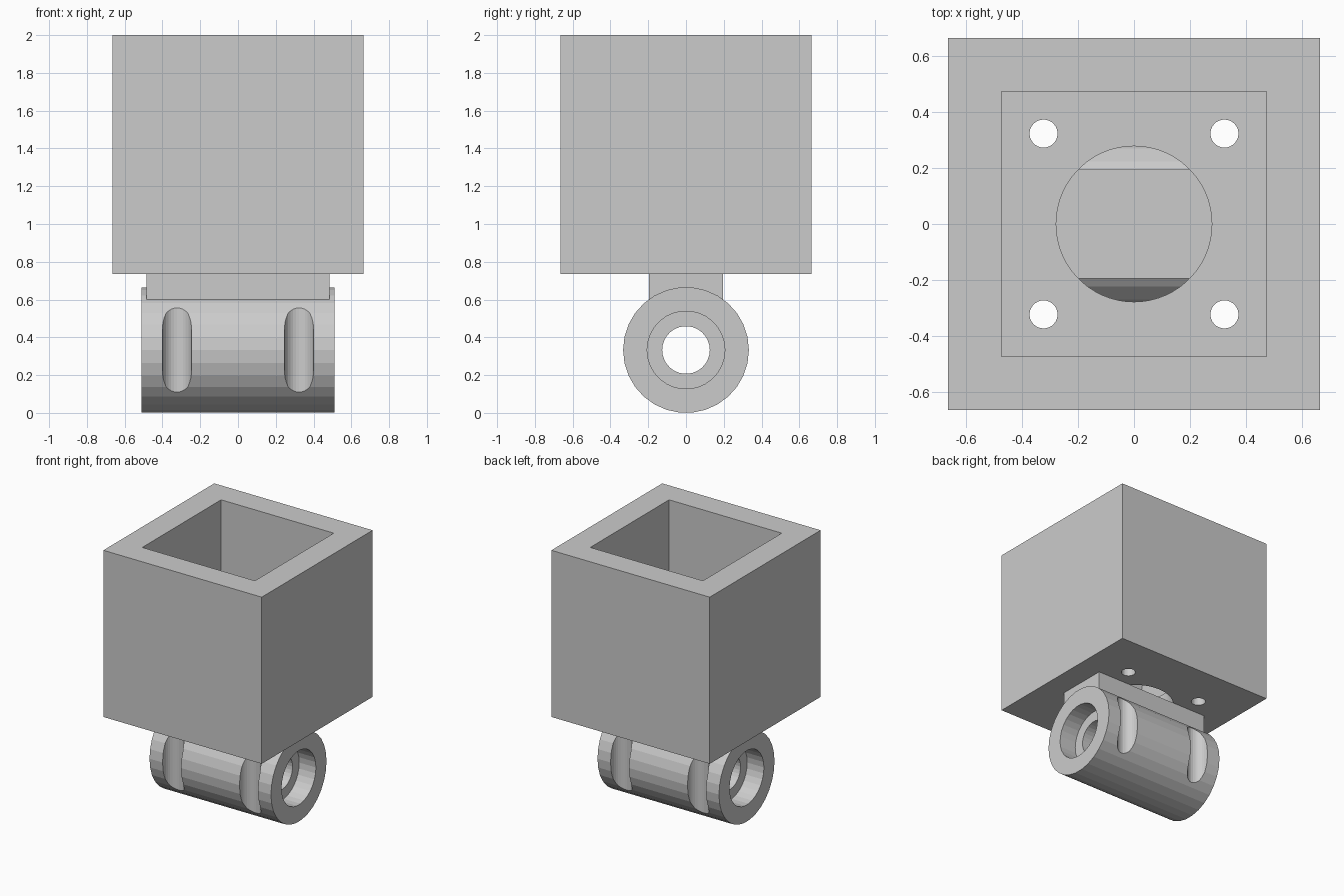
import bpy
from math import radians

if "Cube" in bpy.data.objects:
    bpy.data.objects.remove(bpy.data.objects["Cube"], do_unlink=True)

AXLE_Z = 0.333      # height of the axle centre
BASE, TOP = 0.735, 2.0
HOLE = 0.323        # bolt pattern offset
FLOOR = 0.19

grey = bpy.data.materials.new("plain grey")
grey.use_nodes = True
grey.diffuse_color = (0.6, 0.6, 0.6, 1)
grey.node_tree.nodes["Principled BSDF"].inputs["Base Color"].default_value = (0.6, 0.6, 0.6, 1)


def box(name, x, y, z0, z1):
    """Box centred on the z axis, with half sizes x and y."""
    bpy.ops.mesh.primitive_cube_add(size=2, location=(0, 0, (z0 + z1) / 2))
    ob = bpy.context.object
    ob.name = name
    ob.scale = (x, y, (z1 - z0) / 2)
    bpy.ops.object.transform_apply(location=False, rotation=False, scale=True)
    ob.data.materials.append(grey)
    return ob


def cylinder(name, r, length, loc, along_x=False, sides=30):
    bpy.ops.mesh.primitive_cylinder_add(vertices=sides, radius=r, depth=length, location=loc)
    ob = bpy.context.object
    ob.name = name
    if along_x:
        ob.rotation_euler = (0, radians(90), 0)
        bpy.ops.object.transform_apply(location=False, rotation=True, scale=False)
    ob.data.materials.append(grey)
    return ob


def cut(target, cutters):
    """Subtract each cutter, then discard it."""
    for cutter in cutters:
        cutter.hide_render = True
        mod = target.modifiers.new("cut", "BOOLEAN")
        mod.operation = "DIFFERENCE"
        mod.solver = "EXACT"
        mod.object = cutter
        bpy.context.view_layer.objects.active = target
        bpy.ops.object.modifier_apply(modifier=mod.name)
        bpy.data.objects.remove(cutter, do_unlink=True)


corners = [(sx * HOLE, sy * HOLE) for sx in (-1, 1) for sy in (-1, 1)]

# Open-topped housing with a central opening and four bolt holes in its floor
housing = box("housing", 0.665, 0.665, BASE, TOP)
cut(housing, [box("cavity_cutter", 0.473, 0.473, BASE + FLOOR, TOP + 0.2)])
cut(housing, [cylinder("opening_cutter", 0.278, 0.8, (0, 0, BASE), sides=60)])
cut(housing, [cylinder("bolt_cutter", 0.05, 0.8, (x, y, BASE)) for x, y in corners])

# Bearing tube with a through bore, bearing seats and bolt access grooves
tube = cylinder("bearing_tube", 0.333, 1.02, (0, 0, AXLE_Z), along_x=True)
cut(tube, [cylinder("bore_cutter", 0.126, 1.4, (0, 0, AXLE_Z), along_x=True)])
cut(tube, [cylinder("seat_cutter", 0.206, 0.28, (s * 0.51, 0, AXLE_Z), along_x=True)
           for s in (-1, 1)])
cut(tube, [cylinder("groove_cutter", 0.078, 1.2, (x, y, AXLE_Z)) for x, y in corners])

# Neck joining the tube to the housing
box("neck", 0.485, 0.195, 0.57, BASE)
